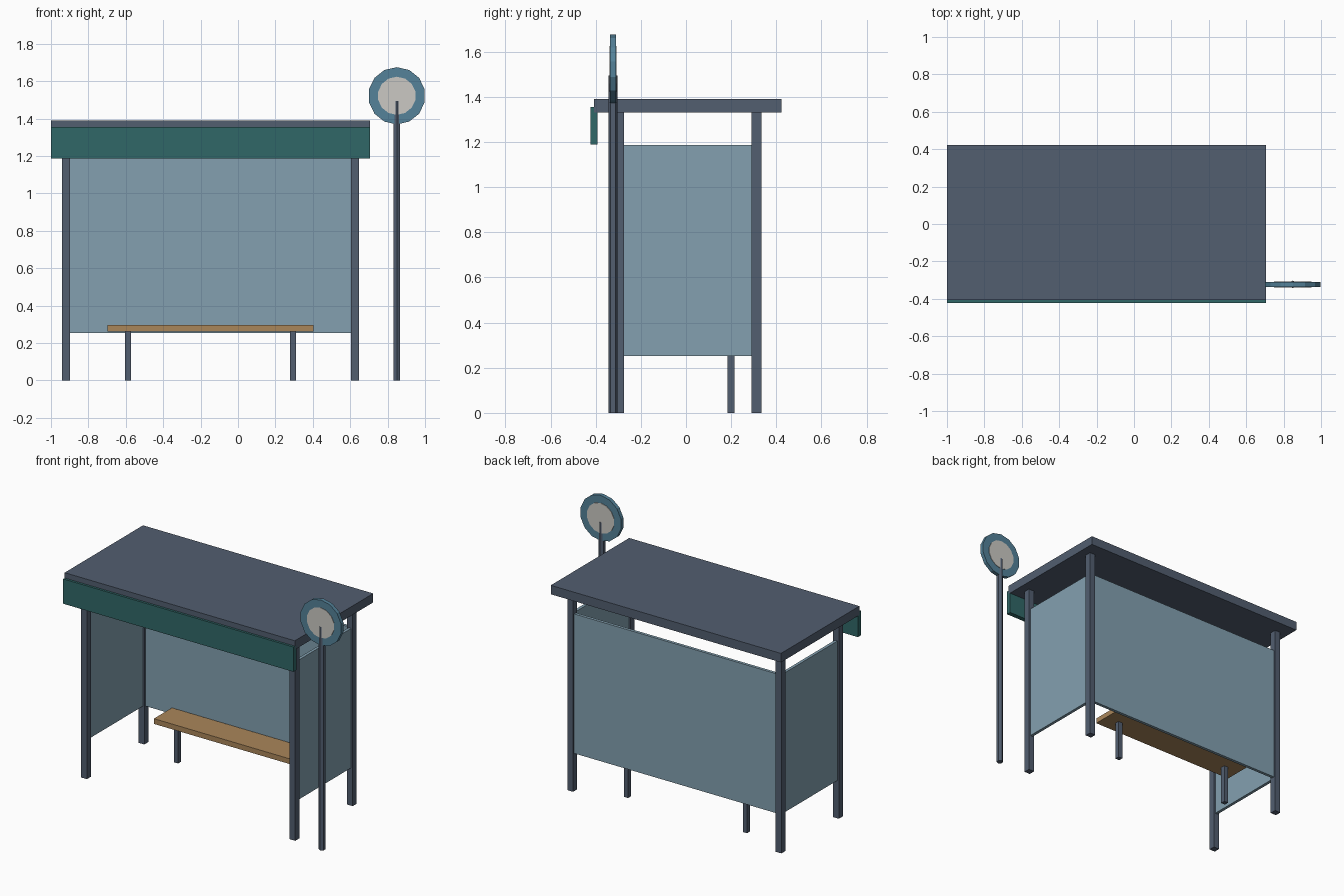
import bpy
import math

cube = bpy.data.objects.get("Cube")
if cube:
    bpy.data.objects.remove(cube, do_unlink=True)


def material(name, rgb):
    mat = bpy.data.materials.new(name)
    mat.use_nodes = True
    colour = (*rgb, 1.0)
    mat.diffuse_color = colour
    mat.node_tree.nodes["Principled BSDF"].inputs["Base Color"].default_value = colour
    return mat


slate = material("slate metal", (0.084, 0.112, 0.162))
teal = material("teal fascia", (0.03, 0.136, 0.136))
glass = material("blue glass", (0.227, 0.352, 0.434))
wood = material("bench wood", (0.40, 0.238, 0.102))
blue = material("sign blue", (0.089, 0.223, 0.319))
pale = material("sign pale", (0.597, 0.584, 0.552))


def box(name, centre, size, mat):
    bpy.ops.mesh.primitive_cube_add(size=1, location=centre)
    obj = bpy.context.object
    obj.name = name
    obj.scale = size
    bpy.ops.object.transform_apply(location=False, rotation=False, scale=True)
    obj.data.materials.append(mat)
    return obj


def cylinder(name, centre, radius, depth, sides, mat, tilt=0.0):
    bpy.ops.mesh.primitive_cylinder_add(vertices=sides, radius=radius, depth=depth,
                                        location=centre, rotation=(tilt, 0, 0))
    obj = bpy.context.object
    obj.name = name
    obj.data.materials.append(mat)
    return obj


# Shelter layout
MID_X = -0.147
HALF_X = 0.772
FRONT_Y, BACK_Y = -0.296, 0.312
POST = 0.043
ROOF_BASE, ROOF_TOP = 1.33, 1.39
PANEL_Z, PANEL_H, PANEL_T = 0.72, 0.934, 0.02

# Roof and front fascia
box("roof", (MID_X, 0.008, (ROOF_BASE + ROOF_TOP) / 2),
    (1.706, 0.83, ROOF_TOP - ROOF_BASE), slate)
box("fascia", (MID_X, -0.407, 1.271), (1.706, 0.031, 0.166), teal)

# Corner posts, side panels and bench legs
for side, label in ((-1, "right"), (1, "left")):
    x = MID_X + side * HALF_X
    for y, end in ((FRONT_Y, "front"), (BACK_Y, "back")):
        box(f"{end}_{label}_post", (x, y, ROOF_BASE / 2), (POST, POST, ROOF_BASE), slate)
    box(f"{label}_panel", (x, (FRONT_Y + BACK_Y) / 2, PANEL_Z),
        (PANEL_T, BACK_Y - FRONT_Y - POST, PANEL_H), glass)
    box(f"{label}_bench_leg", (MID_X + side * 0.441, 0.2, 0.131), (0.031, 0.031, 0.262), slate)

# Back panel and bench seat
box("back_panel", (MID_X, BACK_Y, PANEL_Z), (2 * HALF_X - POST, PANEL_T, PANEL_H), glass)
box("bench_seat", (MID_X, 0.2, 0.28), (1.1, 0.19, 0.035), wood)

# Round stop sign on a hexagonal pole
SIGN_X, SIGN_Y, SIGN_Z = 0.849, -0.323, 1.522
cylinder("sign_pole", (SIGN_X, SIGN_Y, 0.7475), 0.0205, 1.495, 6, slate)
cylinder("sign_ring", (SIGN_X, SIGN_Y, SIGN_Z), 0.153, 0.026, 14, blue, math.pi / 2)
cylinder("sign_face", (SIGN_X, SIGN_Y, SIGN_Z), 0.102, 0.032, 14, pale, math.pi / 2)
